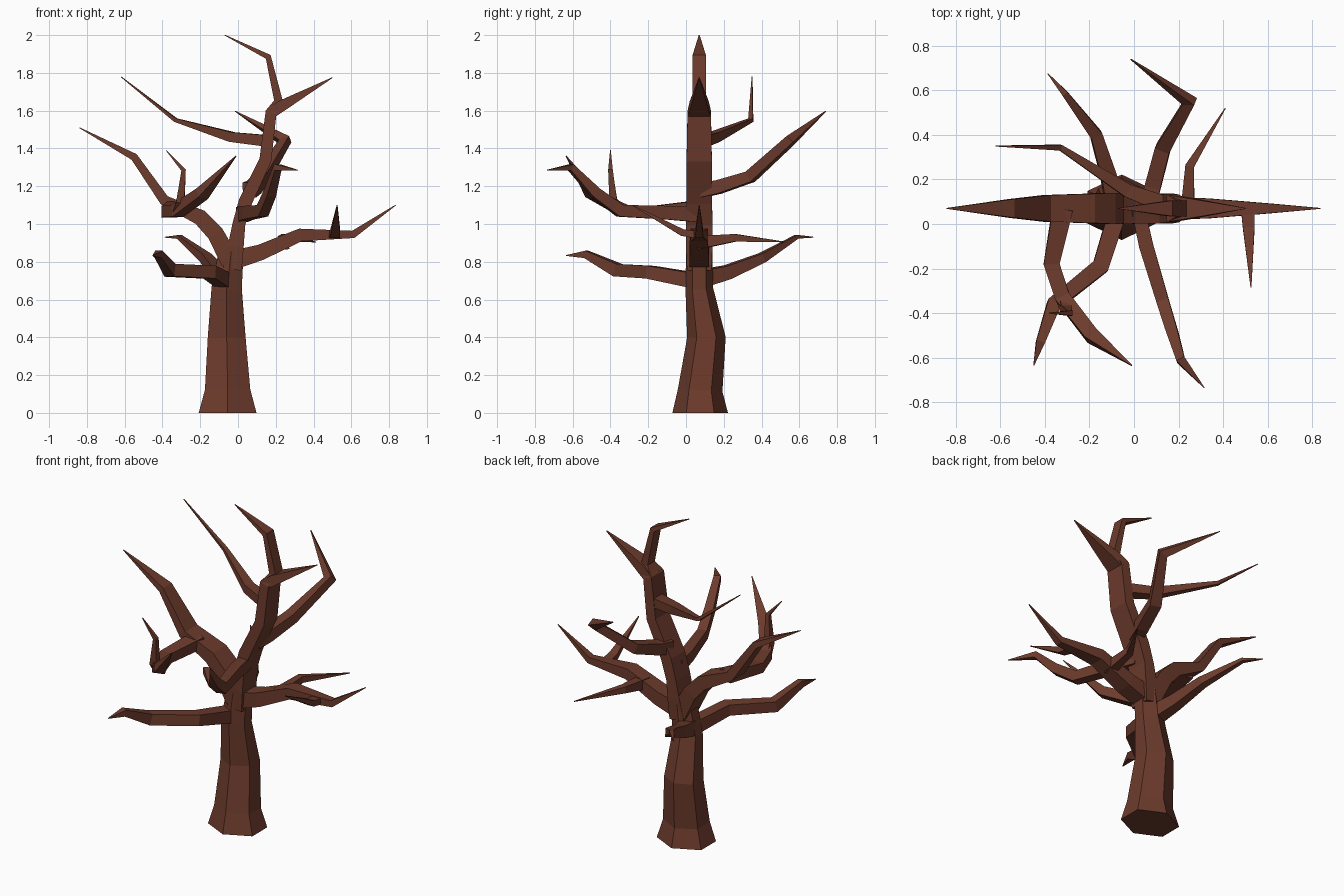
import bpy, math
from mathutils import Vector

bark = bpy.data.materials.new("bark")
bark.diffuse_color = (0.15, 0.043, 0.025, 1)


def limb(name, pts, side=None, n=4):
    """Tapered flat-sided tube; pts are (x, y, z, half width, half thickness)."""
    P = [Vector(p[:3]) for p in pts]
    if side is None:                       # width runs horizontally across the limb
        d = P[-1] - P[0]
        side = (d.y, -d.x, 0)
    ref = Vector(side).normalized()
    verts, faces = [], []
    for i, p in enumerate(P):
        a = (P[i] - P[i - 1]).normalized() if i else Vector()
        b = (P[i + 1] - P[i]).normalized() if i < len(P) - 1 else Vector()
        t = (a + b).normalized()
        s = (ref - t * ref.dot(t)).normalized()
        u = t.cross(s)
        w, h = pts[i][3:]
        for k in range(n):
            if n == 4:
                c, q = ((1, 1), (-1, 1), (-1, -1), (1, -1))[k]
            else:
                c = math.cos(math.tau * k / n)
                q = math.sin(math.tau * k / n) / math.cos(math.pi / n)
            verts.append(p + s * w * c + u * h * q)
    for i in range(len(P) - 1):
        for k in range(n):
            j = (k + 1) % n
            faces.append((i * n + k, i * n + j, i * n + n + j, i * n + n + k))
    faces.append(tuple(reversed(range(n))))
    faces.append(tuple(range(len(verts) - n, len(verts))))
    me = bpy.data.meshes.new(name)
    me.from_pydata(verts, [], faces)
    me.materials.append(bark)
    ob = bpy.data.objects.new(name, me)
    bpy.context.collection.objects.link(ob)
    return ob


Y = (0, 1, 0)
T = 0.002  # tip size

# hexagonal trunk
limb("trunk", [(-.055, .075, 0, .147, .153), (-.055, .075, .12, .118, .12),
               (-.06, .108, .4, .102, .1), (-.06, .07, .66, .073, .08),
               (-.035, .07, .86, .07, .065)], Y, 6)

# main limbs in the x-z plane
limb("upper_trunk", [(-.03, .07, .76, .065, .05), (-.012, .07, .88, .07, .042),
                     (.005, .07, 1.0, .07, .034), (.04, .07, 1.12, .068, .036),
                     (.145, .07, 1.34, .067, .032), (.175, .07, 1.59, .062, .03),
                     (.215, .07, 1.65, .036, .024), (.16, .07, 1.885, .035, .016),
                     (-.07, .07, 2.0, T, T)], Y)
limb("crown_fork", [(.17, .07, 1.585, .06, .03), (.23, .07, 1.625, .05, .03),
                    (.5, .07, 1.775, T, T)], Y)
limb("left_limb", [(-.04, .07, .8, .065, .05), (-.12, .07, .95, .07, .045),
                   (-.2, .07, 1.035, .066, .042), (-.39, .07, 1.125, .06, .028),
                   (-.55, .07, 1.355, .042, .02), (-.84, .07, 1.51, T, T)], Y)
limb("right_limb", [(-.02, .07, .81, .05, .05), (.12, .07, .85, .052, .042),
                    (.33, .07, .942, .045, .034), (.61, .07, .945, .022, .02),
                    (.835, .07, 1.1, T, T)], Y)

# twigs growing from the right limb
limb("right_front_twig", [(.51, .07, .94, .03, .02), (.515, -.02, .955, .026, .018),
                          (.525, -.285, 1.1, T, T)])
limb("right_back_twig", [(.24, .06, .9, .03, .035), (.25, .26, .927, .02, .02),
                         (.41, .52, .905, T, T)])

# lower trunk branches
limb("low_front_branch", [(-.075, .05, .7, .04, .04), (-.15, -.19, .745, .038, .034),
                          (-.36, -.36, .755, .032, .034), (-.42, -.53, .84, .02, .02),
                          (-.45, -.635, .833, T, T)])
limb("low_back_branch", [(-.08, .08, .71, .045, .045), (-.115, .22, .745, .035, .036),
                         (-.17, .4, .82, .027, .025), (-.31, .585, .932, .014, .01),
                         (-.387, .675, .93, T, T)])

# branch and twig growing from the left limb
limb("left_front_branch", [(-.32, .07, 1.09, .045, .035), (-.37, -.18, 1.065, .036, .03),
                           (-.32, -.33, 1.07, .034, .032), (-.19, -.5, 1.16, .032, .027),
                           (-.01, -.635, 1.36, T, T)])
limb("left_front_twig", [(-.32, -.34, 1.07, .02, .022), (-.305, -.385, 1.12, .022, .022),
                         (-.288, -.4, 1.285, .012, .012), (-.38, -.4, 1.39, T, T)], Y)

# upper trunk branches
limb("front_branch", [(.02, .06, 1.05, .03, .04), (.055, -.1, 1.06, .032, .036),
                      (.13, -.35, 1.07, .028, .032), (.17, -.48, 1.165, .026, .028),
                      (.21, -.61, 1.3, .02, .018), (.315, -.735, 1.285, T, T)])
limb("back_branch", [(.06, .08, 1.18, .036, .04), (.085, .17, 1.195, .036, .035),
                     (.13, .34, 1.25, .034, .03), (.25, .55, 1.44, .028, .024),
                     (-.015, .74, 1.597, T, T)], (1, -.4, 0))
limb("high_left_branch", [(.16, .08, 1.44, .04, .03), (-.03, .15, 1.46, .03, .026),
                          (-.33, .343, 1.55, .013, .01), (-.62, .35, 1.78, T, T)])
